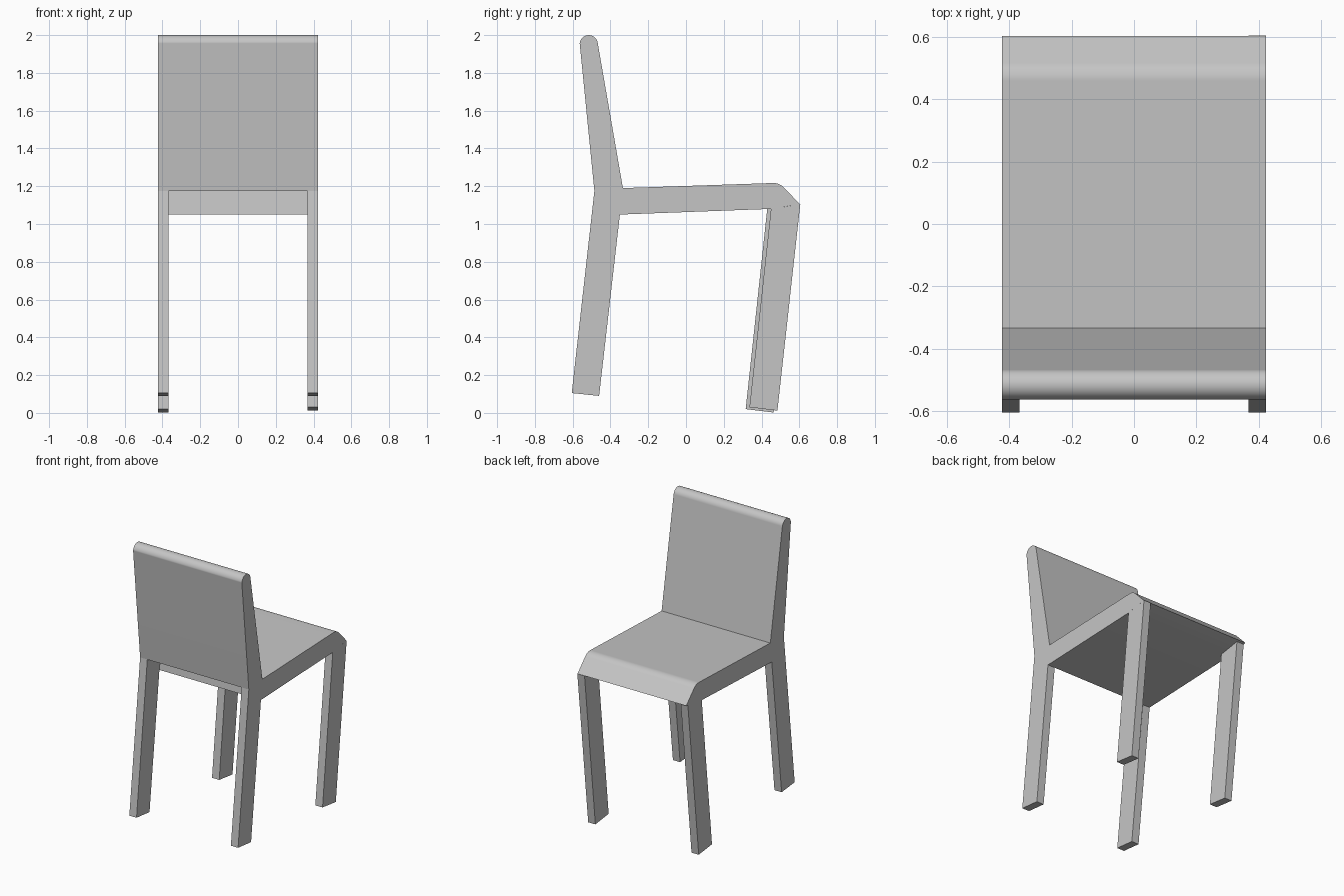
import bpy
import bmesh
from math import cos, sin, radians

cube = bpy.data.objects.get("Cube")
if cube:
    bpy.data.objects.remove(cube, do_unlink=True)

# Single plain grey finish
grey = bpy.data.materials.new("plain_grey")
grey.use_nodes = True
colour = (0.56, 0.56, 0.56, 1)
grey.diffuse_color = colour
grey.node_tree.nodes["Principled BSDF"].inputs["Base Color"].default_value = colour

HALF = 0.424    # half the chair's width
LEG = 0.056     # leg thickness across x


def arc(y, z, radius, start, end, steps):
    """Points on a circular arc in the side plane, angles in degrees."""
    angles = [radians(start + (end - start) * i / steps) for i in range(steps + 1)]
    return [(y + radius * cos(a), z + radius * sin(a)) for a in angles]


def slab(name, profile, x0, x1):
    """Extrude a side profile of (y, z) points from x0 to x1."""
    bm = bmesh.new()
    face = bm.faces.new([bm.verts.new((x0, y, z)) for y, z in profile])
    side = bmesh.ops.extrude_face_region(bm, geom=[face])["geom"]
    moved = [v for v in side if isinstance(v, bmesh.types.BMVert)]
    bmesh.ops.translate(bm, verts=moved, vec=(x1 - x0, 0, 0))
    bmesh.ops.recalc_face_normals(bm, faces=bm.faces)
    mesh = bpy.data.meshes.new(name)
    bm.to_mesh(mesh)
    bm.free()
    mesh.materials.append(grey)
    obj = bpy.data.objects.new(name, mesh)
    bpy.context.collection.objects.link(obj)
    bpy.ops.object.select_all(action="DESELECT")
    obj.select_set(True)
    bpy.context.view_layer.objects.active = obj
    bpy.ops.object.shade_smooth_by_angle(angle=radians(30))
    # Keep the broad faces flat beside the rounded edges
    weighted = obj.modifiers.new("flat_faces", "WEIGHTED_NORMAL")
    weighted.keep_sharp = True
    return obj


# Tapered backrest with a rounded top
slab("backrest",
     [(-0.485, 1.175), (-0.334, 1.19)] + arc(-0.515, 1.952, 0.048, 10, 175, 16),
     -HALF, HALF)

# Seat with a rounded, bevelled nose
slab("seat",
     [(-0.334, 1.19), (-0.35, 1.05), (0.45, 1.08), (0.603, 1.105)]
     + arc(0.463, 1.142, 0.075, 45, 92, 8),
     -HALF, HALF)

# Raked legs, flush with the sides; one nose leg stands slightly further out
back_leg = [(-0.605, 0.105), (-0.46, 0.09), (-0.35, 1.05), (-0.334, 1.19), (-0.485, 1.175)]
nose_leg = [(0.336, 0.03), (0.484, 0.012), (0.605, 1.105), (0.45, 1.08)]
for side, sign, dy, dz in (("left", 1, 0, 0), ("right", -1, -0.02, -0.01)):
    inner, outer = sign * (HALF - LEG), sign * HALF
    slab(side + "_backrest_leg", back_leg, inner, outer)
    shifted = [(y + dy, z + (dz if z < 1 else 0)) for y, z in nose_leg]
    slab(side + "_seat_edge_leg", shifted, inner, outer)
